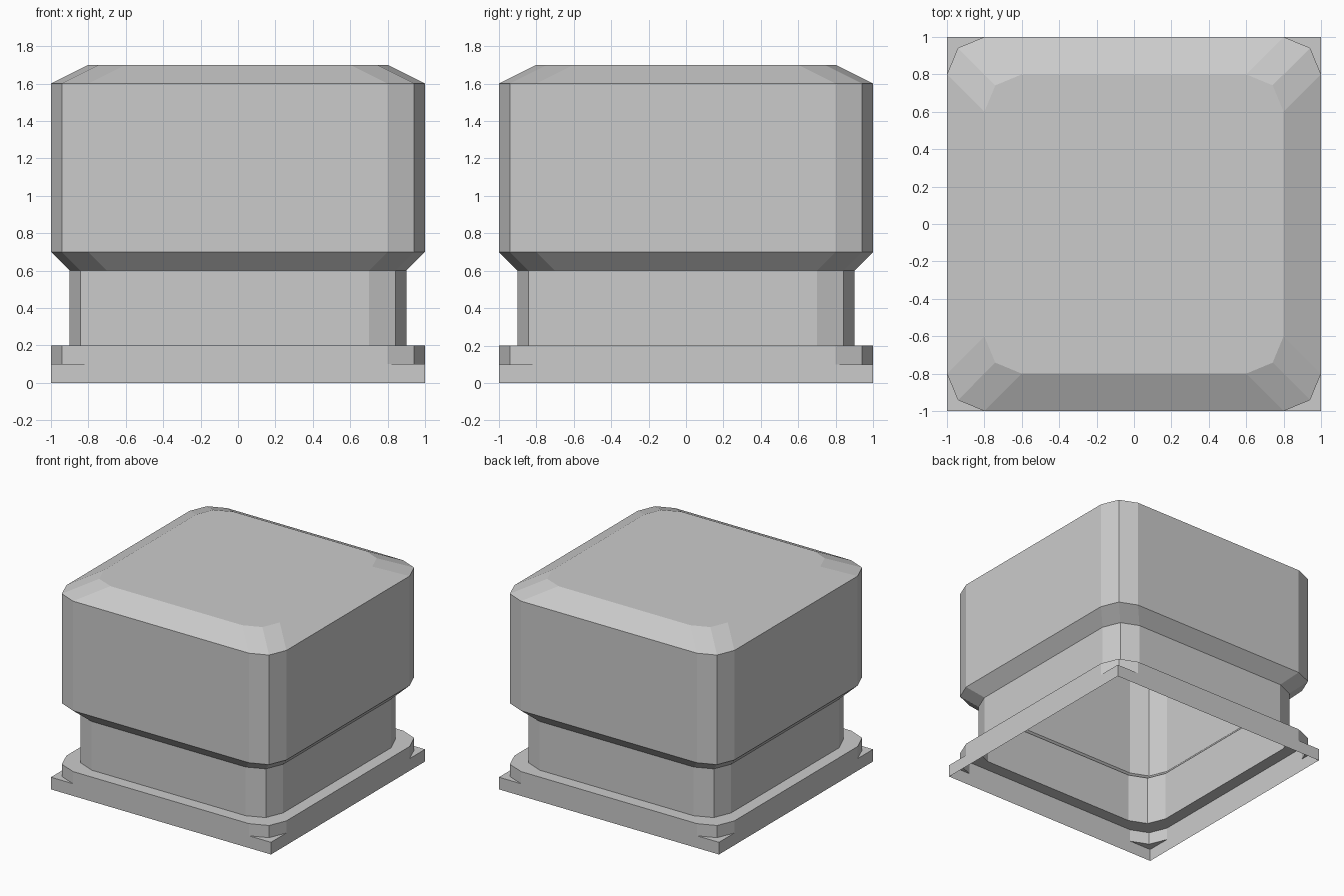
import bpy, bmesh, math

if "Cube" in bpy.data.objects:
    bpy.data.objects.remove(bpy.data.objects["Cube"])

R = 0.2  # corner radius shared by every rounded section


def section(half, square=False):
    """Outline with three points per corner, counter-clockwise."""
    pts = []
    c = half - R
    mid = R if square else R * math.cos(math.pi / 4)
    for sx, sy in ((1, 1), (-1, 1), (-1, -1), (1, -1)):
        corner = [(c + R, c), (c + mid, c + mid), (c, c + R)]
        if sx * sy < 0:
            corner.reverse()
        pts += [(sx * x, sy * y) for x, y in corner]
    return pts


# half width, height, square corners
profile = [
    (1.0, 0.0, True), (1.0, 0.1, True),      # square foot
    (1.0, 0.1, False), (1.0, 0.2, False),    # rounded flange
    (0.9, 0.2, False), (0.9, 0.6, False),    # recessed neck
    (1.0, 0.7, False), (1.0, 1.6, False),    # upper body
    (0.8, 1.7, False),                       # sloped cap edge
]

# Open-bottomed shell lofted through the sections
bm = bmesh.new()
rings = [[bm.verts.new((x, y, z)) for x, y in section(h, sq)]
         for h, z, sq in profile]
for low, high in zip(rings, rings[1:]):
    n = len(low)
    for i in range(n):
        j = (i + 1) % n
        bm.faces.new((low[i], low[j], high[j], high[i]))
bm.faces.new(rings[-1])  # flat top

# Weld the foot to the flange, leaving only the corner ledges
bmesh.ops.remove_doubles(bm, verts=bm.verts[:], dist=0.0005)

mesh = bpy.data.meshes.new("block_shell")
bm.to_mesh(mesh)
bm.free()
obj = bpy.data.objects.new("block_shell", mesh)
bpy.context.collection.objects.link(obj)
